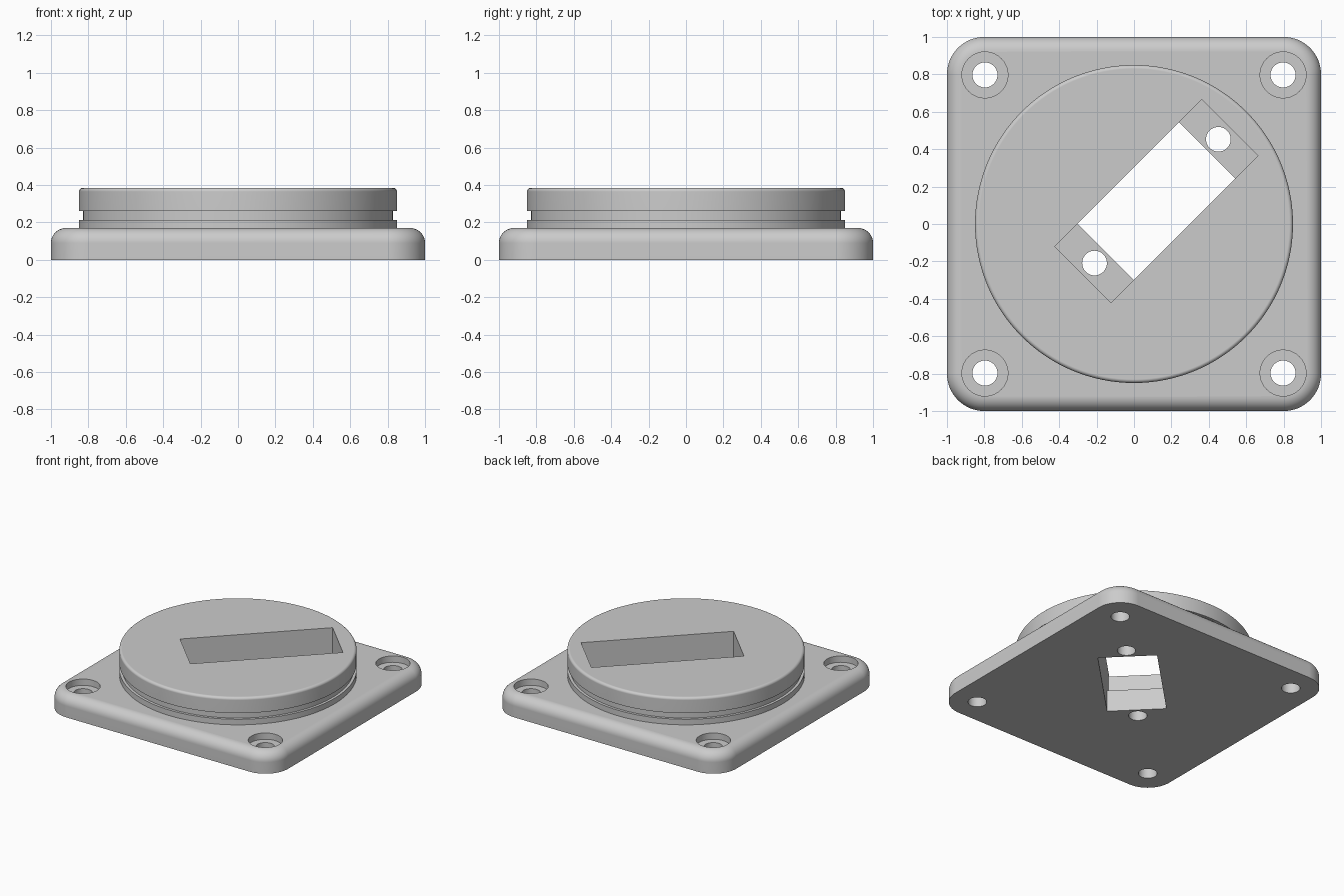
import bpy
import bmesh
from math import sin, cos, pi, radians
from mathutils import Matrix, Vector

cube = bpy.data.objects.get("Cube")
if cube:
    bpy.data.objects.remove(cube, do_unlink=True)

grey = bpy.data.materials.new("plain grey")
grey.use_nodes = True
COLOUR = (0.6, 0.6, 0.6, 1)
grey.diffuse_color = COLOUR
grey.node_tree.nodes["Principled BSDF"].inputs["Base Color"].default_value = COLOUR


def outline(half, radius, steps):
    """Square outline with round corners; a circle when radius equals half."""
    pts = []
    for corner in range(4):
        mid = radians(45 + 90 * corner)
        cx = (half - radius) * (1 if cos(mid) > 0 else -1)
        cy = (half - radius) * (1 if sin(mid) > 0 else -1)
        full_circle = half - radius < 1e-6
        for i in range(steps if full_circle else steps + 1):
            a = pi / 2 * (corner + i / steps)
            pts.append((cx + radius * cos(a), cy + radius * sin(a)))
    return pts


def loft(name, rings, steps, centre=(0, 0)):
    """Closed solid through rings of (half width, corner radius, z)."""
    bm = bmesh.new()
    loops = [[bm.verts.new((x + centre[0], y + centre[1], z))
              for x, y in outline(half, radius, steps)] for half, radius, z in rings]
    n = len(loops[0])
    for low, high in zip(loops, loops[1:]):
        for i in range(n):
            j = (i + 1) % n
            bm.faces.new((low[i], low[j], high[j], high[i]))
    bm.faces.new(loops[0][::-1])
    bm.faces.new(loops[-1])
    return finish(name, bm)


def box(name, size, centre, angle):
    bm = bmesh.new()
    bmesh.ops.create_cube(bm, size=1, matrix=Matrix.Translation(centre)
                          @ Matrix.Rotation(angle, 4, 'Z') @ Matrix.Diagonal((*size, 1)))
    return finish(name, bm)


def finish(name, bm):
    mesh = bpy.data.meshes.new(name)
    bm.to_mesh(mesh)
    bm.free()
    mesh.materials.append(grey)
    obj = bpy.data.objects.new(name, mesh)
    bpy.context.collection.objects.link(obj)
    return obj


def combine(target, other, operation):
    mod = target.modifiers.new(operation.lower(), 'BOOLEAN')
    mod.operation, mod.solver, mod.object = operation, 'EXACT', other
    with bpy.context.temp_override(object=target, active_object=target):
        bpy.ops.object.modifier_apply(modifier=mod.name)
    bpy.data.objects.remove(other, do_unlink=True)


def fillet(half, corner, top, r, count):
    """Rings of a quarter-round top edge."""
    arc = [pi / 2 * i / count for i in range(count + 1)]
    return [(half - r * (1 - cos(a)), corner - r * (1 - cos(a)), top - r * (1 - sin(a)))
            for a in arc]


PLATE, TOP, DISC, GROOVE = 0.17, 0.385, 0.85, 0.829

# Square base plate with rounded corners and a rounded top edge
body = loft("mounting_plate", [(1, 0.2, 0)] + fillet(1, 0.2, PLATE, 0.08, 10), 16)

# Round boss with a seal groove
groove = [(r, r, z) for r, z in ((DISC, 0.1), (DISC, 0.214), (GROOVE, 0.214),
                                 (GROOVE, 0.262), (DISC, 0.262))]
combine(body, loft("boss", groove + fillet(DISC, DISC, TOP, 0.02, 5), 32), 'UNION')

# Counterbored corner screw holes
for sx in (-1, 1):
    for sy in (-1, 1):
        rings = [(r, r, z) for r, z in ((0.067, -0.1), (0.067, 0.12), (0.123, 0.12), (0.123, 0.3))]
        combine(body, loft("screw_cutter", rings, 10, (0.797 * sx, 0.797 * sy)), 'DIFFERENCE')

# Diagonal connector pocket, its through opening and two screw holes
MID = Vector((0.12, 0.122))
ALONG = Vector((1, 1)).normalized()
combine(body, box("pocket_cutter", (1.11, 0.426, 0.6), (*MID, PLATE + 0.3), pi / 4), 'DIFFERENCE')
combine(body, box("opening_cutter", (0.767, 0.426, 0.6), (*MID, 0.2), pi / 4), 'DIFFERENCE')
for side in (-1, 1):
    hole = [(0.066, 0.066, -0.1), (0.066, 0.066, 0.3)]
    combine(body, loft("pocket_screw_cutter", hole, 10, MID + ALONG * 0.468 * side), 'DIFFERENCE')

# Smooth curved faces, crisp edges
bpy.ops.object.select_all(action='DESELECT')
body.select_set(True)
bpy.context.view_layer.objects.active = body
bpy.ops.object.shade_smooth_by_angle(angle=radians(30))
weighted = body.modifiers.new("flat_face_normals", 'WEIGHTED_NORMAL')
weighted.keep_sharp = True
